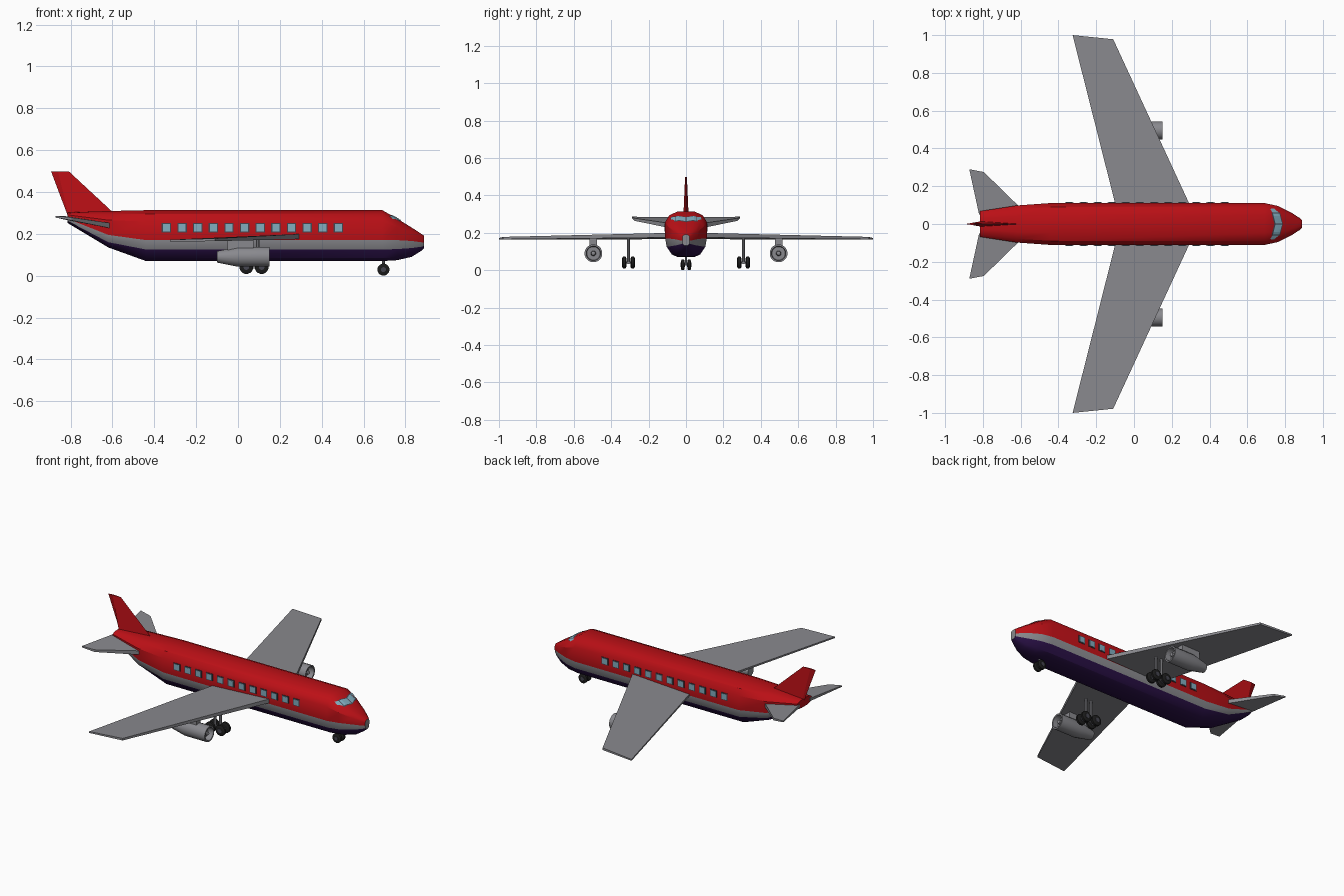
import bpy, bmesh, math
from mathutils import Vector
from mathutils.bvhtree import BVHTree

if "Cube" in bpy.data.objects:
    bpy.data.objects.remove(bpy.data.objects["Cube"])


def material(name, rgb):
    m = bpy.data.materials.new(name)
    m.diffuse_color = (*rgb, 1)
    m.use_nodes = True
    m.node_tree.nodes["Principled BSDF"].inputs["Base Color"].default_value = m.diffuse_color
    return m


RED = material("red", (0.50, 0.005, 0.008))
GREY = material("grey", (0.25, 0.25, 0.27))
PURPLE = material("purple", (0.022, 0.005, 0.06))
BLACK = material("black", (0.012, 0.012, 0.012))
GLASS = material("glass", (0.22, 0.42, 0.52))
FRAME = material("frame", (0.06, 0.06, 0.08))


def mesh_object(name, verts, faces, mats, slots=None, smooth=False):
    me = bpy.data.meshes.new(name)
    me.from_pydata([tuple(v) for v in verts], [], faces)
    for m in mats:
        me.materials.append(m)
    if slots:
        for p, s in zip(me.polygons, slots):
            p.material_index = s
    bm = bmesh.new()
    bm.from_mesh(me)
    bmesh.ops.remove_doubles(bm, verts=bm.verts, dist=1e-5)
    bmesh.ops.recalc_face_normals(bm, faces=bm.faces)
    bm.to_mesh(me)
    bm.free()
    ob = bpy.data.objects.new(name, me)
    bpy.context.collection.objects.link(ob)
    if smooth:
        bpy.ops.object.select_all(action='DESELECT')
        ob.select_set(True)
        bpy.context.view_layer.objects.active = ob
        bpy.ops.object.shade_smooth_by_angle(angle=math.radians(32))
    return ob


HEX = [(0, 1, 2, 3), (4, 5, 6, 7), (0, 1, 5, 4), (1, 2, 6, 5), (2, 3, 7, 6), (3, 0, 4, 7)]


def box(name, c, s, mat):
    hx, hy, hz = (v / 2 for v in s)
    corners = [(-hx, -hy), (hx, -hy), (hx, hy), (-hx, hy)]
    v = [(c[0] + x, c[1] + y, c[2] + z) for z in (-hz, hz) for x, y in corners]
    return mesh_object(name, v, HEX, [mat])


def slab(name, pts, side, mat):
    # each corner: x, y, low z, high z
    v = [(x, y * side, lo) for x, y, lo, hi in pts] + [(x, y * side, hi) for x, y, lo, hi in pts]
    return mesh_object(name, v, HEX, [mat])


def revolve(name, profile, centre, axis, mat, n=16):
    # profile: position along axis, radius
    v, f = [], []
    for a, r in profile:
        for i in range(n):
            t = 2 * math.pi * (i + 0.5) / n
            p, q = r * math.cos(t), r * math.sin(t)
            v.append(Vector(centre) + Vector({'x': (a, p, q), 'y': (p, a, q), 'z': (p, q, a)}[axis]))
    for k in range(len(profile) - 1):
        for i in range(n):
            j = (i + 1) % n
            f.append((k * n + i, k * n + j, (k + 1) * n + j, (k + 1) * n + i))
    return mesh_object(name, v, f, [mat], smooth=True)


# Fuselage: x, half width, top, red/grey line, grey/purple line, bottom
stations = [
    (-0.815, 0.068, 0.302, 0.272, 0.262, 0.252),
    (-0.62, 0.098, 0.309, 0.195, 0.160, 0.135),
    (-0.44, 0.111, 0.313, 0.170, 0.125, 0.070),
    (0.69, 0.111, 0.313, 0.170, 0.125, 0.070),
    (0.76, 0.096, 0.273, 0.170, 0.127, 0.074),
    (0.83, 0.062, 0.230, 0.166, 0.132, 0.090),
    (0.875, 0.033, 0.201, 0.160, 0.138, 0.118),
    (0.89, 0.020, 0.190, 0.158, 0.142, 0.132)]
verts, faces, slots = [], [], []
for x, w, t, rg, gp, b in stations:
    half = [(0.42, t), (0.80, rg + 0.87 * (t - rg)), (1.0, rg + 0.62 * (t - rg)), (1.0, rg),
            (0.93, gp), (0.68, gp + 0.75 * (b - gp)), (0.40, b)]
    ring = half + [(-y, z) for y, z in reversed(half)]
    verts += [(x, y * w, z) for y, z in ring]
n = 14
band = [0, 0, 0, 1, 2, 2, 2, 2, 2, 1, 0, 0, 0, 0]
for k in range(len(stations) - 1):
    for i in range(n):
        j = (i + 1) % n
        faces.append((k * n + i, k * n + j, (k + 1) * n + j, (k + 1) * n + i))
        slots.append(band[i])
faces += [tuple(range(n)), tuple(range(len(verts) - n, len(verts)))]
slots += [0, 1]
mesh_object("fuselage", verts, faces, [RED, GREY, PURPLE], slots, smooth=True)
hull = BVHTree.FromPolygons([Vector(v) for v in verts], faces)


# Cockpit panes, dropped onto the nose surface
def pane(name, corners, lift, mat):
    a, b, c, d = (Vector(p) for p in corners)
    m, v = 4, []
    for i in range(m + 1):
        for j in range(m + 1):
            p = a.lerp(b, i / m).lerp(d.lerp(c, i / m), j / m)
            hit, nor, _, _ = hull.ray_cast(Vector((p.x, p.y, 1)), Vector((0, 0, -1)))
            v.append(hit + Vector((0.5, 0, 0.8)) * lift)
    f = [(i * (m + 1) + j, i * (m + 1) + j + 1, (i + 1) * (m + 1) + j + 1, (i + 1) * (m + 1) + j)
         for i in range(m) for j in range(m)]
    mesh_object(name, v, f, [mat])


for s in (1, -1):
    pane("cockpit_frame", [(0.742, 0, 0), (0.787, 0, 0), (0.772, 0.062 * s, 0), (0.727, 0.062 * s, 0)], 0.002, FRAME)
    pane("cockpit_front_glass", [(0.747, 0.003 * s, 0), (0.782, 0.003 * s, 0), (0.768, 0.055 * s, 0),
                                 (0.734, 0.055 * s, 0)], 0.004, GLASS)
    pane("cockpit_side_glass", [(0.732, 0.060 * s, 0), (0.766, 0.060 * s, 0), (0.738, 0.083 * s, 0),
                                (0.718, 0.080 * s, 0)], 0.004, GLASS)

for s in (1, -1):
    # Cabin windows
    for i in range(12):
        x = -0.342 + 0.0747 * i
        box("window_frame", (x, 0.111 * s, 0.229), (0.045, 0.006, 0.044), FRAME)
        box("window_glass", (x, 0.112 * s, 0.229), (0.034, 0.008, 0.034), GLASS)

    # Wings and tailplanes
    slab("wing", [(0.31, 0.07, 0.175, 0.200), (-0.09, 0.07, 0.166, 0.178),
                  (-0.325, 1.0, 0.163, 0.172), (-0.11, 0.978, 0.165, 0.178)], s, GREY)
    slab("tailplane", [(-0.585, 0.07, 0.222, 0.248), (-0.82, 0.05, 0.266, 0.284),
                       (-0.872, 0.29, 0.278, 0.286), (-0.795, 0.275, 0.264, 0.278)], s, GREY)

    # Engines with pylons
    revolve("engine", [(-0.10, 0), (-0.10, 0.028), (0.0, 0.048), (0.15, 0.048), (0.15, 0.039),
                       (0.115, 0.036), (0.115, 0.014), (0.14, 0.011), (0.15, 0)], (0, 0.495 * s, 0.09), 'x', GREY)
    slab("engine_pylon", [(0.075, 0.475, 0.125, 0.175), (-0.05, 0.475, 0.11, 0.172),
                          (-0.05, 0.515, 0.11, 0.172), (0.075, 0.515, 0.125, 0.175)], s, GREY)


# Landing gear
def wheel(name, c, r, w):
    revolve(name + "_tyre", [(-w / 2, 0), (-w / 2, r * 0.75), (-w * 0.3, r), (w * 0.3, r),
                             (w / 2, r * 0.75), (w / 2, 0)], c, 'y', BLACK)
    h = w / 2 + 0.002
    revolve(name + "_hub", [(-h, 0), (-h, r * 0.42), (h, r * 0.42), (h, 0)], c, 'y', FRAME, 10)


for s in (1, -1):
    for x in (0.04, 0.113):
        for y in (0.285, 0.330):
            wheel("main_wheel", (x, y * s, 0.041), 0.033, 0.022)
        revolve("main_axle", [(-0.025, 0), (-0.025, 0.007), (0.025, 0.007), (0.025, 0)],
                (x, 0.3075 * s, 0.041), 'y', GREY, 8)
    box("main_bogie", (0.077, 0.3075 * s, 0.041), (0.085, 0.012, 0.014), GREY)
    for x in (0.057, 0.095):
        revolve("main_strut", [(0.04, 0), (0.04, 0.009), (0.178, 0.009), (0.178, 0)],
                (x, 0.3075 * s, 0), 'z', GREY, 8)
    wheel("nose_wheel", (0.695, 0.017 * s, 0.029), 0.029, 0.020)
revolve("nose_strut", [(0.025, 0), (0.025, 0.007), (0.09, 0.007), (0.09, 0)], (0.695, 0, 0), 'z', GREY, 8)

# Tail fin: pointed leading edge, thickest along the middle of the base
fin = [(-0.60, 0, 0.305), (-0.81, 0.014, 0.29), (-0.815, 0, 0.29), (-0.81, -0.014, 0.29),
       (-0.807, 0, 0.497), (-0.86, 0.005, 0.497), (-0.893, 0, 0.497), (-0.86, -0.005, 0.497)]
mesh_object("tail_fin", fin, HEX, [RED])
